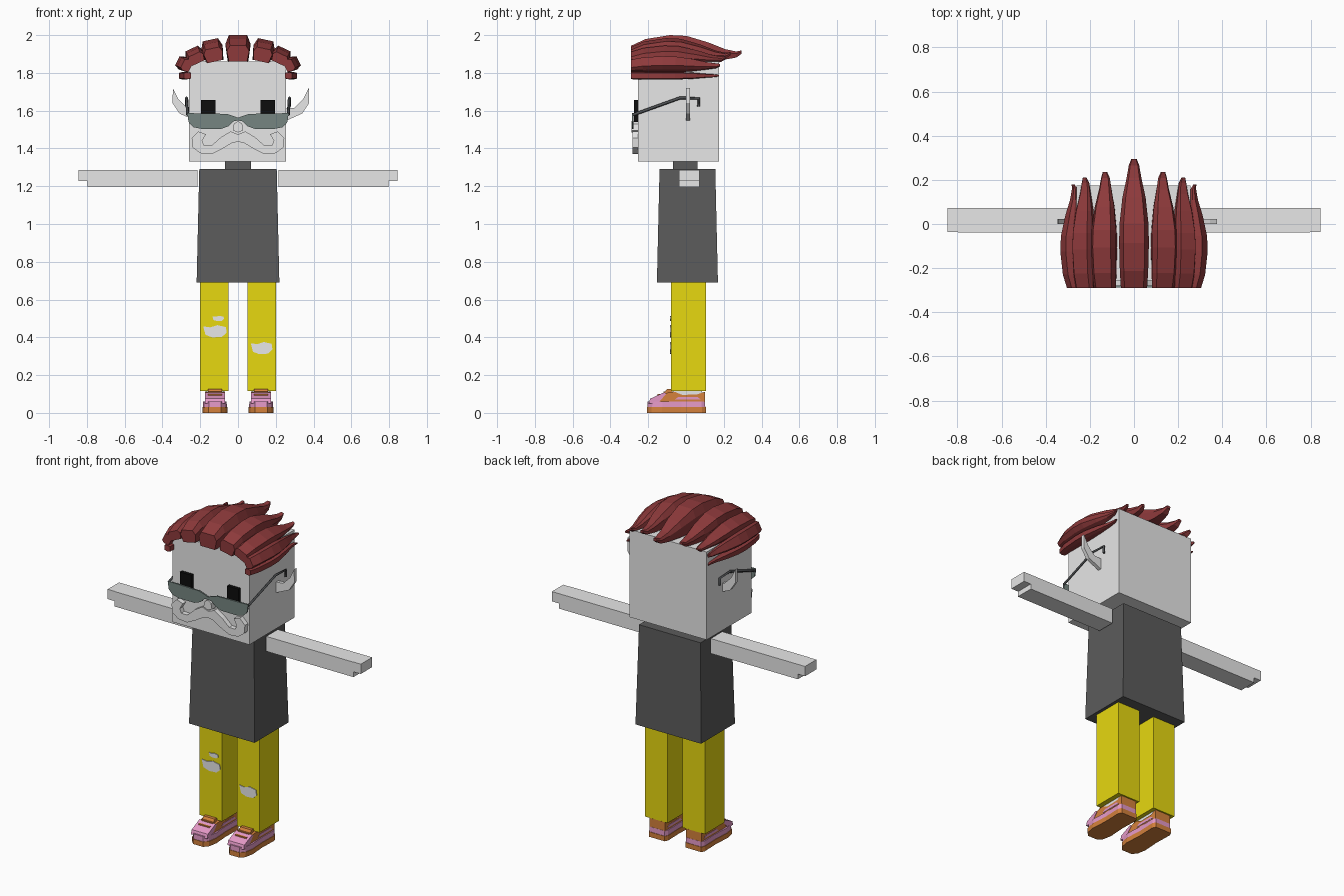
import bpy, bmesh, math
from mathutils import Vector

cube = bpy.data.objects.get("Cube")
if cube:
    bpy.data.objects.remove(cube, do_unlink=True)


def material(name, r, g, b):
    m = bpy.data.materials.new(name)
    m.use_nodes = True
    m.diffuse_color = (r, g, b, 1)
    m.node_tree.nodes["Principled BSDF"].inputs["Base Color"].default_value = (r, g, b, 1)
    return m


skin = material("pale_grey_skin", 0.8, 0.8, 0.8)
shirt = material("charcoal_shirt", 0.105, 0.105, 0.105)
yellow = material("yellow_trousers", 0.8, 0.69, 0.005)
red = material("dark_red_hair", 0.27, 0.042, 0.044)
black = material("black_eyes", 0.004, 0.004, 0.004)
lens = material("smoky_lens", 0.18, 0.235, 0.22)
frame = material("dark_frame", 0.075, 0.08, 0.085)
pink = material("pink_shoe", 0.78, 0.32, 0.57)
orange = material("orange_shoe", 0.66, 0.22, 0.045)


def loft(name, rings, mat):
    """Skin a list of equal-length vertex rings and cap both ends."""
    bm = bmesh.new()
    rows = [[bm.verts.new(p) for p in ring] for ring in rings]
    n = len(rows[0])
    for a, b in zip(rows, rows[1:]):
        for i in range(n):
            j = (i + 1) % n
            bm.faces.new((a[i], a[j], b[j], b[i]))
    bm.faces.new(rows[0])
    bm.faces.new(rows[-1])
    bmesh.ops.recalc_face_normals(bm, faces=bm.faces)
    me = bpy.data.meshes.new(name)
    bm.to_mesh(me)
    bm.free()
    me.materials.append(mat)
    ob = bpy.data.objects.new(name, me)
    bpy.context.collection.objects.link(ob)
    return ob


def rect(x0, x1, y0, y1, z):
    return [(x0, y0, z), (x1, y0, z), (x1, y1, z), (x0, y1, z)]


def box(name, x, y, z, mat, flare=0):
    """Box from ranges; flare widens the bottom."""
    return loft(name, [rect(x[0] - flare, x[1] + flare, y[0] - flare, y[1] + flare, z[0]),
                       rect(*x, *y, z[1])], mat)


def prism_y(name, pts, y0, y1, mat):
    """Front-facing outline extruded in depth."""
    return loft(name, [[(x, y, z) for x, z in pts] for y in (y0, y1)], mat)


def prism_x(name, pts, x0, x1, mat, inset=0):
    """Side outline extruded across."""
    return loft(name, [[(x, y, z) for y, z in pts] for x in (x0, x1)], mat)


def mirrored(half):
    return half + [(-x, z) for x, z in reversed(half) if x > 0]


def rod(name, path, r, mat):
    cu = bpy.data.curves.new(name, "CURVE")
    cu.dimensions = "3D"
    cu.bevel_depth, cu.bevel_resolution = r, 0
    cu.use_fill_caps = True
    sp = cu.splines.new("POLY")
    sp.points.add(len(path) - 1)
    for p, co in zip(sp.points, path):
        p.co = (*co, 1)
    cu.materials.append(mat)
    ob = bpy.data.objects.new(name, cu)
    bpy.context.collection.objects.link(ob)


# Head, neck and torso
box("head", (-0.26, 0.255), (-0.255, 0.175), (1.33, 1.86), skin)
box("neck", (-0.07, 0.07), (-0.07, 0.06), (1.28, 1.33), shirt)
box("torso", (-0.205, 0.205), (-0.14, 0.155), (0.69, 1.29), shirt, flare=0.014)

# Face
prism_y("nose", mirrored([(0, 1.545), (0.022, 1.53), (0.028, 1.495), (0, 1.485)]), -0.289, -0.25, skin)
prism_y("moustache", mirrored([
    (0, 1.475), (0.04, 1.49), (0.09, 1.46), (0.14, 1.415), (0.18, 1.415), (0.19, 1.44),
    (0.17, 1.475), (0.21, 1.49), (0.245, 1.455), (0.24, 1.405), (0.2, 1.375),
    (0.14, 1.37), (0.08, 1.40), (0.03, 1.43), (0, 1.435)]), -0.284, -0.25, skin)
prism_y("lenses", mirrored([
    (0, 1.562), (0.025, 1.572), (0.06, 1.583), (0.268, 1.587), (0.262, 1.54), (0.235, 1.512),
    (0.19, 1.503), (0.09, 1.503), (0.05, 1.518), (0.025, 1.543), (0, 1.548)]), -0.287, -0.279, lens)

# Hair locks: fraction along, lower edge, upper edge, width
stations = [(0, 0, 0.6, 0.88), (0.13, 0, 0.85, 0.95), (0.35, 0, 1, 1), (0.5, 0, 0.97, 0.97),
            (0.7, 0.05, 0.72, 0.78), (0.85, 0.08, 0.47, 0.5), (0.95, 0.15, 0.38, 0.35),
            (1, 0.3, 0.42, 0.18)]


def hair_lock(name, x, z, tilt, width, height, tip):
    a = math.radians(tilt)
    up = Vector((math.sin(a), 0, math.cos(a)))
    side = Vector((math.cos(a), 0, -math.sin(a)))
    rings = []
    for t, low, high, w in stations:
        base = Vector((x, -0.29 + t * (tip + 0.29), z))
        mid = low + (high - low) * 0.65
        rings.append([base + side * (u * w * width) + up * (v * height)
                      for u, v in ((-0.4, low), (0.4, low), (0.5, mid),
                                   (0.36, high), (-0.36, high), (-0.5, mid))])
    loft(name, rings, red)


hair_lock("hair_lock_centre", 0, 1.86, 0, 0.135, 0.14, 0.295)
for side, s in (("left", 1), ("right", -1)):
    hair_lock("hair_lock_inner_" + side, s * 0.122, 1.86, s * 12, 0.115, 0.118, 0.235)
    hair_lock("hair_lock_outer_" + side, s * 0.21, 1.852, s * 25, 0.1, 0.085, 0.21)
    hair_lock("hair_lock_temple_" + side, s * 0.25, 1.828, s * 63, 0.075, 0.08, 0.18)
    hair_lock("hair_lock_low_" + side, s * 0.25, 1.785, s * 90, 0.042, 0.062, 0.175)

    def span(a, b):
        return tuple(sorted((s * a, s * b)))

    # Eyes, glasses arms, ears
    box("eye_" + side, span(0.12, 0.195), (-0.276, -0.25), (1.54, 1.657), black)
    rod("glasses_arm_" + side, [(s * 0.266, -0.28, 1.578), (s * 0.272, -0.03, 1.668),
                                (s * 0.272, 0.067, 1.664), (s * 0.272, 0.067, 1.622)], 0.008, frame)
    shift = 0 if s > 0 else 0.03
    prism_y("ear_" + side, [(s * (x - shift), z) for x, z in (
        (0.375, 1.72), (0.376, 1.64), (0.34, 1.585), (0.24, 1.54),
        (0.24, 1.61), (0.3, 1.615), (0.345, 1.66))], 0, 0.022, skin)

    # Arms with a thinner hand tip
    box("arm_" + side, span(0.215, 0.797), (-0.038, 0.072), (1.197, 1.287), skin)
    box("hand_" + side, span(0.797, 0.845), (-0.036, 0.072), (1.228, 1.287), skin)

    # Trouser leg and ankle
    box("trouser_leg_" + side, span(0.05, 0.2), (-0.08, 0.105), (0.115, 0.69), yellow)
    box("ankle_" + side, span(0.075, 0.17), (-0.07, 0.085), (0.08, 0.118), skin)

    # Shoe: stacked sole and band with a rounded toe, then upper
    def shoe_ring(z, inset):
        c, hw = 0.122, 0.066 - inset
        y0, y1 = -0.207 + inset, 0.105 - inset
        half = [(0.5, y0), (0.85, y0 + 0.025), (1, y0 + 0.08), (0.9, y0 + 0.18), (0.95, y1 - 0.02), (0.8, y1)]
        return ([(s * (c + k * hw), y, z) for k, y in half] +
                [(s * (c - k * hw), y, z) for k, y in reversed(half)])

    loft("shoe_sole_" + side, [shoe_ring(0, 0), shoe_ring(0.03, 0)], orange)
    loft("shoe_band_" + side, [shoe_ring(0.03, 0.003), shoe_ring(0.06, 0.004)], pink)
    prism_x("shoe_upper_" + side, [(-0.19, 0.058), (-0.18, 0.075), (-0.11, 0.105), (-0.06, 0.112),
                                   (-0.02, 0.095), (0.06, 0.098), (0.1, 0.112), (0.1, 0.058)],
            s * 0.07, s * 0.174, orange)
    prism_x("shoe_toe_" + side, [(-0.198, 0.05), (-0.19, 0.075), (-0.115, 0.109), (-0.105, 0.10), (-0.15, 0.05)],
            s * 0.068, s * 0.176, pink)
    prism_x("shoe_stripe_" + side, [(-0.06, 0.07), (-0.04, 0.085), (0.06, 0.085), (0.08, 0.07)],
            s * 0.068, s * 0.176, pink)
    prism_x("shoe_tongue_" + side, [(-0.12, 0.1), (-0.1, 0.127), (-0.075, 0.127), (-0.07, 0.1)],
            s * 0.085, s * 0.16, orange)
    for i in range(2):
        y, z = -0.15 + i * 0.03, 0.094 + i * 0.013
        box(f"shoe_lace_{i + 1}_{side}", span(0.085, 0.16), (y, y + 0.012), (z - 0.01, z + 0.006), orange)


# Torn patches on the trouser fronts
def rip(name, x, z, w, h):
    outline = [(-0.5, 0.4), (-0.2, 0.32), (0.1, 0.5), (0.46, 0.35), (0.5, -0.1),
               (0.3, -0.45), (-0.1, -0.5), (-0.4, -0.3)]
    prism_y(name, [(x + u * w, z + v * h) for u, v in outline], -0.084, -0.078, skin)


rip("rip_right_knee", -0.122, 0.432, 0.125, 0.065)
rip("rip_right_small", -0.105, 0.5, 0.062, 0.028)
rip("rip_left_knee", 0.125, 0.343, 0.115, 0.065)
